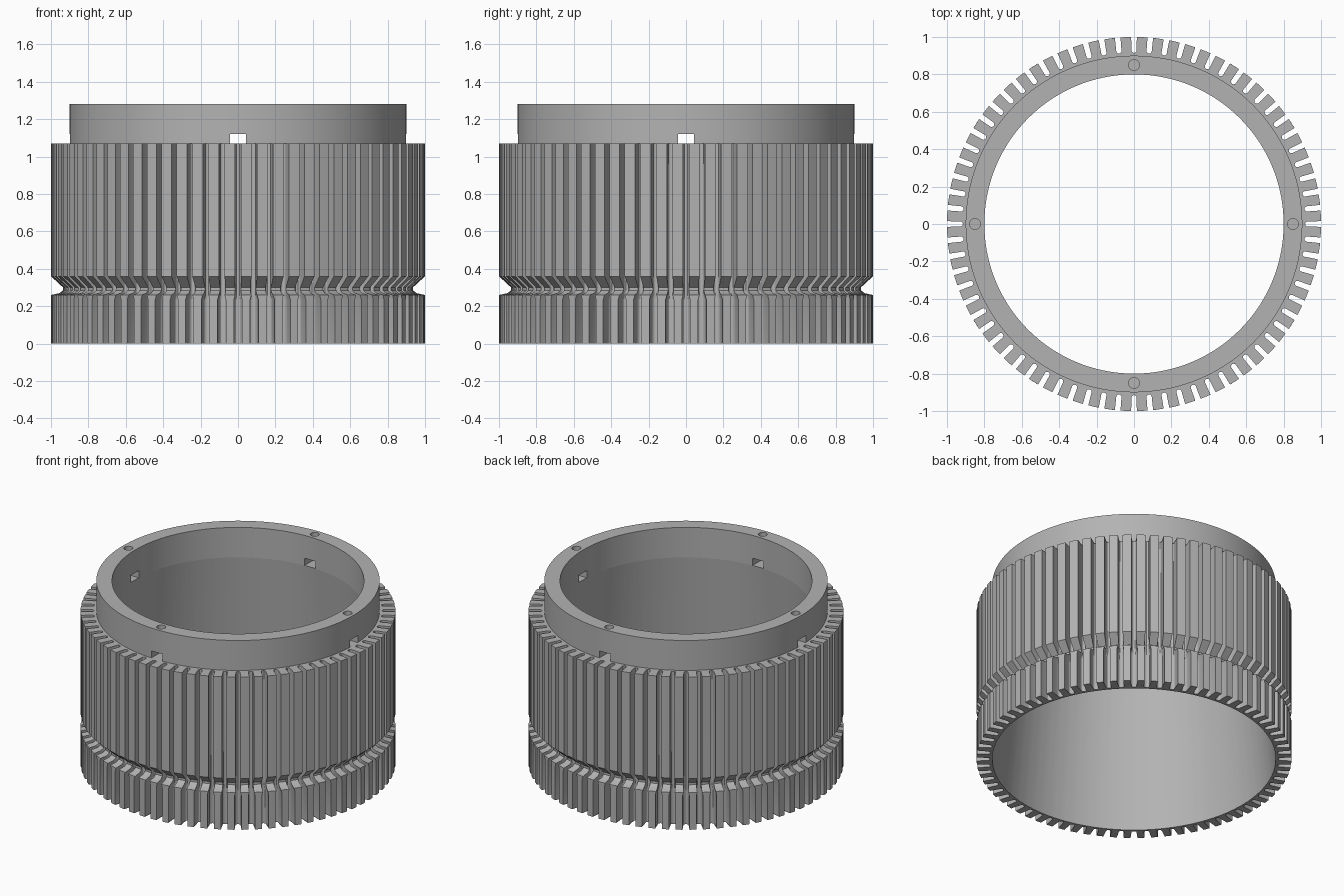
import bpy, bmesh, math
from mathutils import Matrix

cube = bpy.data.objects.get("Cube")
if cube:
    bpy.data.objects.remove(cube, do_unlink=True)

TEETH = 72
PITCH = 2 * math.pi / TEETH
FLOOR = 0.915          # radius of the slot floors
INNER_LOW, INNER_TOP = 0.9, 0.8
BODY_TOP, TOP = 1.07, 1.28

grey = bpy.data.materials.new("plain grey")
grey.use_nodes = True
colour = (0.45, 0.45, 0.45, 1)
grey.diffuse_color = colour
grey.node_tree.nodes["Principled BSDF"].inputs["Base Color"].default_value = colour


def make_object(name, bm):
    bmesh.ops.recalc_face_normals(bm, faces=bm.faces)
    mesh = bpy.data.meshes.new(name)
    bm.to_mesh(mesh)
    bm.free()
    obj = bpy.data.objects.new(name, mesh)
    mesh.materials.append(grey)
    bpy.context.collection.objects.link(obj)
    return obj


def smooth(obj):
    bpy.ops.object.select_all(action='DESELECT')
    obj.select_set(True)
    bpy.context.view_layer.objects.active = obj
    bpy.ops.object.shade_smooth_by_angle(angle=math.radians(30))


def bridge(bm, a, b):
    n = len(a)
    for i in range(n):
        bm.faces.new((a[i], a[(i + 1) % n], b[(i + 1) % n], b[i]))


def slot_pitch(radius, half):
    """One pitch of the outline, in (angle, radius), from slot wall to next tooth."""
    pts = [(-math.asin(half / radius), radius)]
    for k in range(7):
        t = math.pi * k / 6
        x = -half * math.cos(t)
        y = FLOOR + half - half * math.sin(t)
        pts.append((math.atan2(x, y), math.hypot(x, y)))
    pts.append((math.asin(half / radius), radius))
    pts.append((PITCH / 2, radius))
    return pts


def ring(bm, pts, z):
    verts = []
    for i in range(TEETH):
        for angle, r in pts:
            a = angle + i * PITCH
            verts.append(bm.verts.new((r * math.cos(a), r * math.sin(a), z)))
    return verts


# Finned body: slotted outline lofted through the levels (z, radius, slot half width)
levels = [(0, 1, 0.022), (0.235, 1, 0.022), (0.26, 1, 0.015), (0.27, 0.955, 0.015),
          (0.285, 0.935, 0.015), (0.3, 0.935, 0.015), (0.36, 1, 0.015), (BODY_TOP, 1, 0.015)]
bm = bmesh.new()
outer = [ring(bm, slot_pitch(r, w), z) for z, r, w in levels]
angles = [a for a, r in slot_pitch(1, 0.015)]
inner_low = ring(bm, [(a, INNER_LOW) for a in angles], 0)
inner_top = ring(bm, [(a, INNER_TOP) for a in angles], BODY_TOP)
loops = [inner_low] + outer + [inner_top, inner_low]
for a, b in zip(loops, loops[1:]):
    bridge(bm, a, b)
smooth(make_object("finned_body", bm))

# Collar: plain tube standing on the body
bm = bmesh.new()
SIDES = 144
corners = [(INNER_TOP, BODY_TOP), (0.9, BODY_TOP), (0.9, TOP), (INNER_TOP, TOP)]
rings = [[bm.verts.new((r * math.cos(2 * math.pi * i / SIDES),
                        r * math.sin(2 * math.pi * i / SIDES), z))
          for i in range(SIDES)] for r, z in corners]
for a, b in zip(rings, rings[1:] + rings[:1]):
    bridge(bm, a, b)
collar = make_object("collar", bm)


def cut(target, bm):
    cutter = make_object("cutter", bm)
    cutter.hide_render = True
    mod = target.modifiers.new("cut", 'BOOLEAN')
    mod.operation = 'DIFFERENCE'
    mod.solver = 'EXACT'
    mod.object = cutter
    bpy.context.view_layer.objects.active = target
    bpy.ops.object.modifier_apply(modifier=mod.name)
    bpy.data.objects.remove(cutter, do_unlink=True)


# Four side windows, and a screw hole from the top into each of them
windows, holes = bmesh.new(), bmesh.new()
for i in range(4):
    turn = Matrix.Rotation(i * math.pi / 2, 4, 'Z')
    bmesh.ops.create_cube(windows, size=1, matrix=turn @ Matrix.Translation((0.85, 0, 1.08))
                          @ Matrix.Diagonal((0.2, 0.085, 0.08, 1)))
    bmesh.ops.create_cone(holes, cap_ends=True, segments=24, radius1=0.029, radius2=0.029,
                          depth=0.3, matrix=turn @ Matrix.Translation((0.85, 0, 1.25)))
cut(collar, windows)
cut(collar, holes)
smooth(collar)
